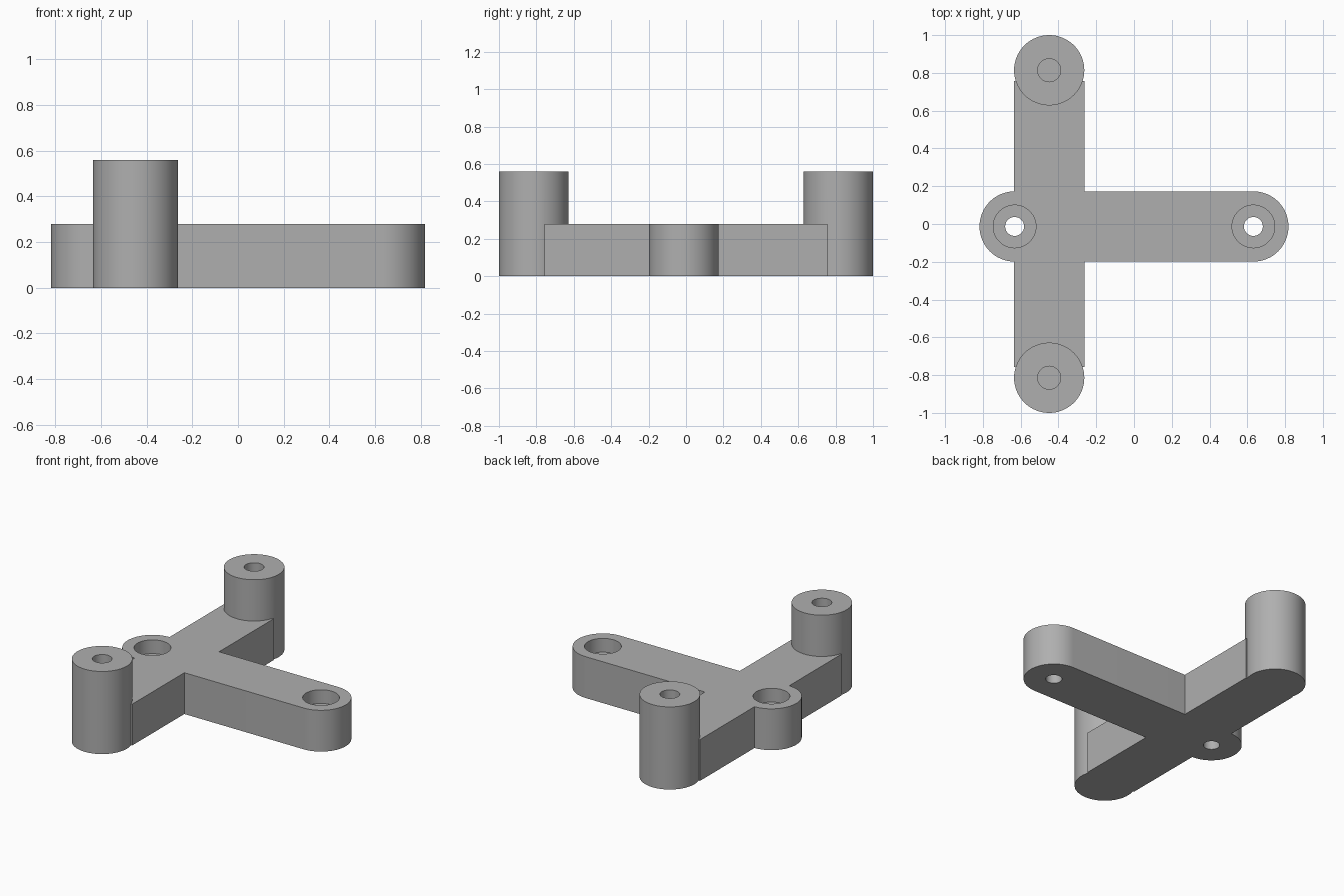
import bpy
import math

cube = bpy.data.objects.get("Cube")
if cube:
    bpy.data.objects.remove(cube, do_unlink=True)

R = 0.186          # rounded end radius and half width of the arms
PLATE = 0.28       # arm thickness
POST = 0.56        # post height
BAR_X = -0.449     # centre line of the cross bar
POST_Y = 0.814
ARM_Y = -0.013     # centre line of the long arm
ARM_X = 0.632
BORE = 0.093       # counterbore depth
POST_HOLE = 0.37   # blind hole depth

grey = bpy.data.materials.new("mid_grey")
grey.use_nodes = True
colour = (0.43, 0.43, 0.43, 1)
grey.diffuse_color = colour
grey.node_tree.nodes["Principled BSDF"].inputs["Base Color"].default_value = colour


def cylinder(name, x, y, z0, z1, radius):
    bpy.ops.mesh.primitive_cylinder_add(vertices=64, radius=radius, depth=z1 - z0,
                                        location=(x, y, (z0 + z1) / 2))
    bpy.context.object.name = name
    return bpy.context.object


def box(name, x, y, sx, sy, height):
    bpy.ops.mesh.primitive_cube_add(size=1, location=(x, y, height / 2))
    ob = bpy.context.object
    ob.name = name
    ob.scale = (sx, sy, height)
    bpy.ops.object.transform_apply(location=False, rotation=False, scale=True)
    return ob


def combine(base, other, operation):
    mod = base.modifiers.new(operation.title(), 'BOOLEAN')
    mod.operation = operation
    mod.solver = 'EXACT'
    mod.object = other
    bpy.context.view_layer.objects.active = base
    bpy.ops.object.modifier_apply(modifier=mod.name)
    bpy.data.objects.remove(other, do_unlink=True)


# Cross bar and long arm
bracket = box("bracket", BAR_X, 0, 2 * R, 1.514, PLATE)
combine(bracket, box("long_arm", 0, ARM_Y, 2 * ARM_X, 2 * R, PLATE), 'UNION')

# Rounded arm ends and tall posts
for side in (-1, 1):
    combine(bracket, cylinder("arm_end", side * ARM_X, ARM_Y, 0, PLATE, R), 'UNION')
    combine(bracket, cylinder("post", BAR_X, side * POST_Y, 0, POST, R), 'UNION')

# Counterbored through holes in the arm, blind holes in the posts
for side in (-1, 1):
    x, y = side * ARM_X, side * POST_Y
    combine(bracket, cylinder("screw_hole", x, ARM_Y, -0.1, PLATE + 0.1, 0.05), 'DIFFERENCE')
    combine(bracket, cylinder("counterbore", x, ARM_Y, PLATE - BORE, PLATE + 0.1, 0.113), 'DIFFERENCE')
    combine(bracket, cylinder("post_hole", BAR_X, y, POST - POST_HOLE, POST + 0.1, 0.061), 'DIFFERENCE')

# Finish: one colour, smooth round walls with crisp edges
bracket.data.materials.clear()
bracket.data.materials.append(grey)
for face in bracket.data.polygons:
    face.material_index = 0
bpy.ops.object.select_all(action='DESELECT')
bracket.select_set(True)
bpy.context.view_layer.objects.active = bracket
bpy.ops.object.shade_smooth_by_angle(angle=math.radians(30))
